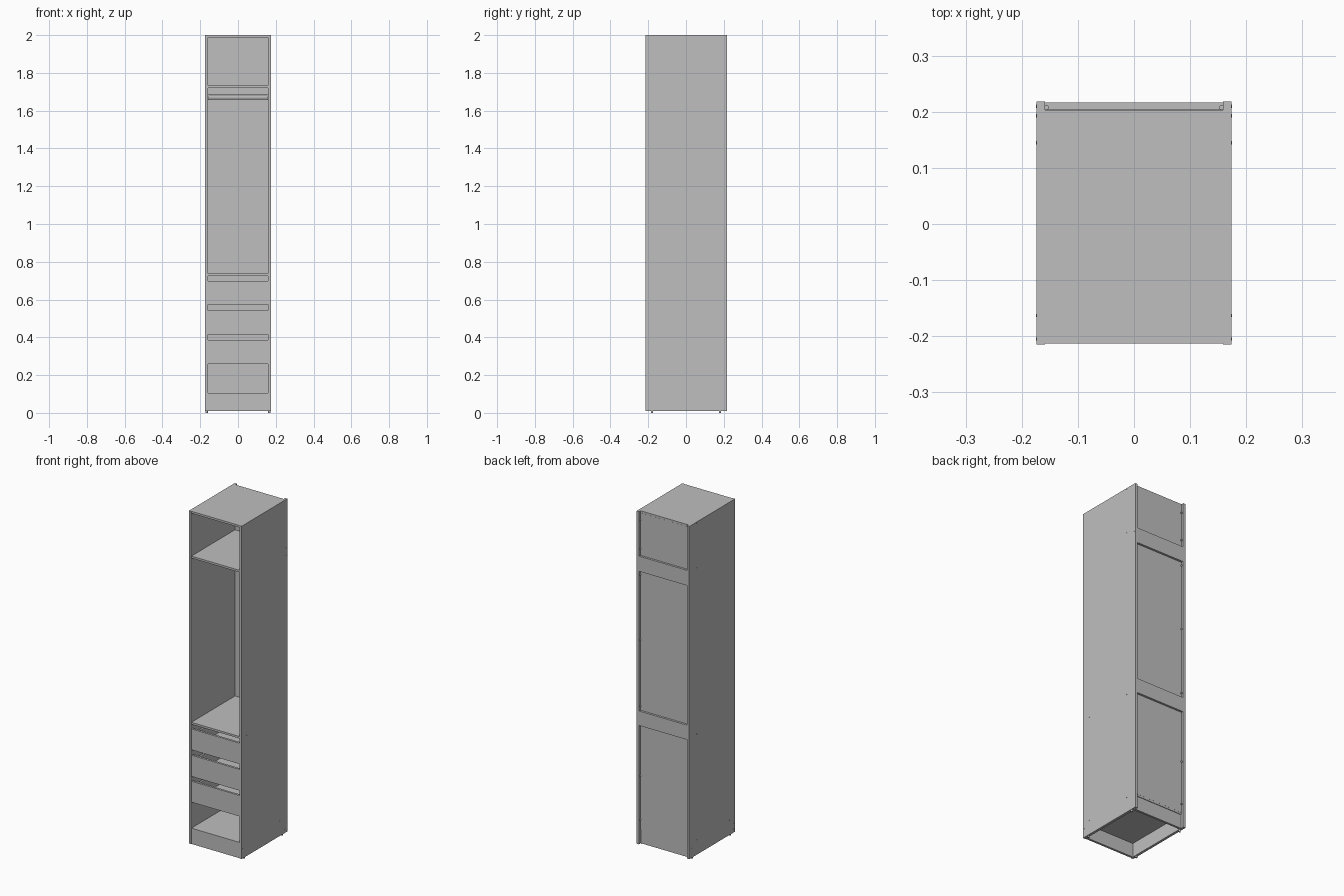
import bpy
import bmesh
import math
from mathutils import Matrix

cube = bpy.data.objects.get("Cube")
if cube:
    bpy.data.objects.remove(cube, do_unlink=True)

grey = bpy.data.materials.new("plain_grey")
grey.use_nodes = True
colour = (0.52, 0.52, 0.52, 1)
grey.diffuse_color = colour
grey.node_tree.nodes["Principled BSDF"].inputs["Base Color"].default_value = colour


def finish(name, bm):
    mesh = bpy.data.meshes.new(name)
    bm.to_mesh(mesh)
    bm.free()
    mesh.materials.append(grey)
    obj = bpy.data.objects.new(name, mesh)
    bpy.context.collection.objects.link(obj)
    return obj


def board(name, x, y, z):
    """Box given by its (low, high) limits on each axis."""
    bm = bmesh.new()
    spans = (x, y, z)
    centre = [(a + b) / 2 for a, b in spans]
    size = [b - a for a, b in spans]
    bmesh.ops.create_cube(bm, size=1, matrix=Matrix.Translation(centre) @ Matrix.Diagonal((*size, 1)))
    return finish(name, bm)


def discs(name, places, radius, depth, axis="Z", sides=12):
    """Several short cylinders joined in one object."""
    bm = bmesh.new()
    turn = Matrix.Rotation(math.pi / 2, 4, "Y") if axis == "X" else Matrix()
    for place in places:
        bmesh.ops.create_cone(bm, cap_ends=True, segments=sides, radius1=radius, radius2=radius,
                              depth=depth, matrix=Matrix.Translation(place) @ turn)
    return finish(name, bm)


HALF = 0.174       # outer half width
INNER = 0.159      # inner half width
FRONT, BACK = -0.215, 0.218
PANEL = 0.204      # rear face of the back panels
inside = (-INNER, INNER)

# Side panels
for side, s in (("left", 1), ("right", -1)):
    board(side + "_side_panel", sorted((s * INNER, s * HALF)), (FRONT, BACK), (0.01, 2))

# Top, fixed shelves and bottom
for name, low, high in (("top_panel", 1.988, 2), ("upper_shelf", 1.72, 1.732),
                        ("middle_shelf", 0.726, 0.738), ("bottom_panel", 0.093, 0.105)):
    board(name, inside, (-0.213, PANEL - 0.0005), (low, high))

# Back panels and the rails that cover their joints
for name, low, high in (("lower_back", 0.105, 0.726), ("middle_back", 0.738, 1.72),
                        ("upper_back", 1.732, 1.988)):
    board(name + "_panel", inside, (PANEL - 0.005, PANEL), (low, high))
for name, low, high in (("lower", 0.72, 0.807), ("upper", 1.642, 1.733)):
    board(name + "_back_rail", inside, (PANEL, 0.2165), (low, high))

# Plinth
board("front_plinth", inside, (-0.212, -0.199), (0.01, 0.093))
board("back_plinth", inside, (0.187, 0.2), (0.01, 0.093))

# Drawers, open boxes behind plain fronts
for number, (low, high) in enumerate(((0.26, 0.385), (0.414, 0.541), (0.573, 0.698)), 1):
    name = f"drawer_{number}_"
    rim = high - 0.025
    floor = low + 0.015
    board(name + "front", inside, (-0.212, -0.199), (low, high))
    board(name + "floor", (-0.14, 0.14), (-0.199, 0.17), (floor, floor + 0.005))
    board(name + "back", (-0.14, 0.14), (0.17, 0.182), (floor, rim))
    for side, s in (("left", 1), ("right", -1)):
        board(name + side + "_side", sorted((s * 0.14, s * 0.152)), (-0.199, 0.182), (floor, rim))
        board(name + side + "_runner", sorted((s * 0.152, s * INNER)), (-0.195, 0.17),
              (floor + 0.01, floor + 0.03))

# Oval hanging rod with end sockets
rod = discs("hanging_rod", [(0, 0, 0)], 0.0125, 2 * INNER, "X", 24)
rod.location = (0, 0, 1.672)
rod.scale.y = 0.55
sockets = discs("rod_sockets", [(s * 0.157, 0, 1.672) for s in (-1, 1)], 0.015, 0.004, "X", 24)
for obj in (rod, sockets):
    bpy.context.view_layer.objects.active = obj
    obj.select_set(True)
    bpy.ops.object.shade_smooth_by_angle()
    obj.select_set(False)

# Clips that hold the back panels
discs("back_panel_clips", [(s * 0.156, 0.2075, z) for s in (-1, 1)
                           for z in (0.155, 0.415, 0.835, 1.23, 1.62, 1.775, 1.945)], 0.0042, 0.007)

# Screw heads on the outer sides
spots = [(y, z) for y in (-0.163, 0.145) for z in (0.099, 0.732, 1.726)]
spots += [(0.145, 1.993), (0.193, 0.03), (0.193, 0.065), (-0.205, 0.03), (-0.205, 0.065)]
spots += [(0.21, z) for z in (0.74, 0.785, 1.665, 1.71)]
discs("side_screws", [(s * HALF, y, z) for s in (-1, 1) for y, z in spots], 0.003, 0.0016, "X", 10)

# Feet
discs("feet", [(x, y, 0.006) for x in (-0.166, 0.166) for y in (-0.18, 0.18)], 0.006, 0.012)
